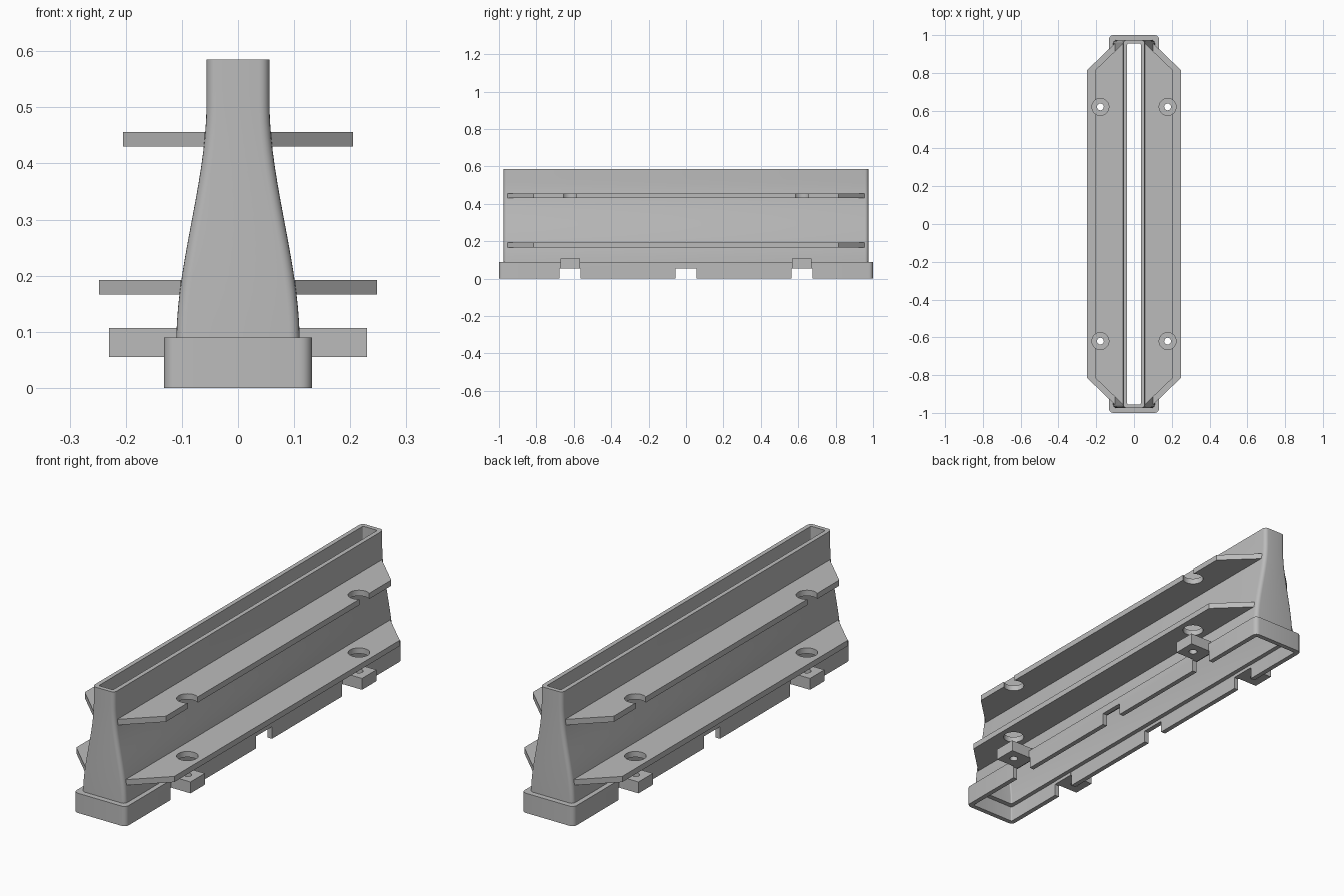
import bpy, bmesh
from math import sin, cos, pi, radians
from mathutils import Matrix

cube = bpy.data.objects.get("Cube")
if cube:
    bpy.data.objects.remove(cube, do_unlink=True)

grey = bpy.data.materials.new("plain grey")
grey.use_nodes = True
GREY = (0.5, 0.5, 0.5, 1)
grey.diffuse_color = GREY
grey.node_tree.nodes["Principled BSDF"].inputs["Base Color"].default_value = GREY


def finish(name, bm):
    bmesh.ops.recalc_face_normals(bm, faces=bm.faces)
    mesh = bpy.data.meshes.new(name)
    bm.to_mesh(mesh)
    bm.free()
    mesh.materials.append(grey)
    obj = bpy.data.objects.new(name, mesh)
    bpy.context.collection.objects.link(obj)
    return obj


def box(name, x, y, z):
    """Box from (low, high) ranges."""
    bm = bmesh.new()
    spans = (x, y, z)
    mid = [(a + b) / 2 for a, b in spans]
    size = [b - a for a, b in spans]
    bmesh.ops.create_cube(bm, size=1, matrix=Matrix.Translation(mid) @ Matrix.Diagonal((*size, 1)))
    return finish(name, bm)


def cylinder(name, x, y, z, radius, depth):
    bm = bmesh.new()
    bmesh.ops.create_cone(bm, cap_ends=True, segments=32, radius1=radius, radius2=radius,
                          depth=depth, matrix=Matrix.Translation((x, y, z)))
    return finish(name, bm)


def select_only(obj):
    bpy.ops.object.select_all(action='DESELECT')
    obj.select_set(True)
    bpy.context.view_layer.objects.active = obj


def cut(obj, cutters):
    select_only(obj)
    for c in cutters:
        c.hide_render = True
        mod = obj.modifiers.new("cut", 'BOOLEAN')
        mod.operation, mod.solver, mod.object = 'DIFFERENCE', 'EXACT', c
        bpy.ops.object.modifier_apply(modifier=mod.name)
        bpy.data.objects.remove(c, do_unlink=True)


def smooth(obj):
    select_only(obj)
    bpy.ops.object.shade_smooth_by_angle(angle=radians(30))


def rounded_loop(bm, half_x, half_y, z, radius, steps=5):
    verts = []
    for quarter, (sx, sy) in enumerate(((1, 1), (-1, 1), (-1, -1), (1, -1))):
        for i in range(steps + 1):
            a = (quarter + i / steps) * pi / 2
            verts.append(bm.verts.new((sx * (half_x - radius) + radius * cos(a),
                                       sy * (half_y - radius) + radius * sin(a), z)))
    return verts


FOOT_TOP, TOP = 0.09, 0.585
WALL = 0.02


def half_width(z):
    """S-curve of the flank, wide at the foot and narrow at the rim."""
    t = min(max((z - 0.08) / 0.43, 0), 1)
    return 0.11 - 0.054 * t * t * (3 - 2 * t)


# Hollow wall and foot: one ring-shaped section carried up the outside and down the inside
heights = [FOOT_TOP + (TOP - FOOT_TOP) * i / 18 for i in range(19)]
section = [(0.132, 1.0, 0, 0.022), (0.132, 1.0, FOOT_TOP, 0.022)]
section += [(half_width(z), 0.975, z, 0.018) for z in heights]
section += [(half_width(z) - WALL, 0.955, z, 0.006) for z in reversed(heights)]
section += [(0.09, 0.955, 0.07, 0.006), (0.11, 0.978, 0.07, 0.006), (0.11, 0.978, 0, 0.006)]
bm = bmesh.new()
loops = [rounded_loop(bm, *s) for s in section]
for a, b in zip(loops, loops[1:] + loops[:1]):
    for i in range(len(a)):
        j = (i + 1) % len(a)
        bm.faces.new((a[i], a[j], b[j], b[i]))
wall = finish("barrier_wall", bm)

# Drainage notches straight through the foot
cut(wall, [box("notch_cutter", (-0.3, 0.3), (y - 0.057, y + 0.057), (-0.1, 0.055))
           for y in (-0.62, 0, 0.62)])
smooth(wall)


# Side shelves with tapered ends and pin holes
def shelf(name, side, reach, z0, z1):
    inner = half_width((z0 + z1) / 2)
    root = inner - 0.01
    outline = [(root, -0.955), (inner, -0.955), (reach, -0.815),
               (reach, 0.815), (inner, 0.955), (root, 0.955)]
    bm = bmesh.new()
    face = bm.faces.new([bm.verts.new((side * x, y, z0)) for x, y in outline])
    new = bmesh.ops.extrude_face_region(bm, geom=[face])["geom"]
    bmesh.ops.translate(bm, vec=(0, 0, z1 - z0),
                        verts=[v for v in new if isinstance(v, bmesh.types.BMVert)])
    obj = finish(name, bm)
    cut(obj, [cylinder("hole_cutter", side * 0.178, y, z0, 0.045, 0.2) for y in (-0.62, 0.62)])
    smooth(obj)


for side, label in ((1, "left"), (-1, "right")):
    shelf(f"lower_shelf_{label}", side, 0.248, 0.166, 0.192)
    shelf(f"upper_shelf_{label}", side, 0.205, 0.43, 0.456)
    # Drilled lugs at the foot, in line with the shelf holes
    for y, end in ((-0.62, "front"), (0.62, "back")):
        xs = sorted((side * 0.109, side * 0.23))
        lug = box(f"{end}_lug_{label}", xs, (y - 0.052, y + 0.052), (0.055, 0.107))
        cut(lug, [cylinder("pin_cutter", side * 0.178, y, 0.08, 0.018, 0.2)])
        smooth(lug)
